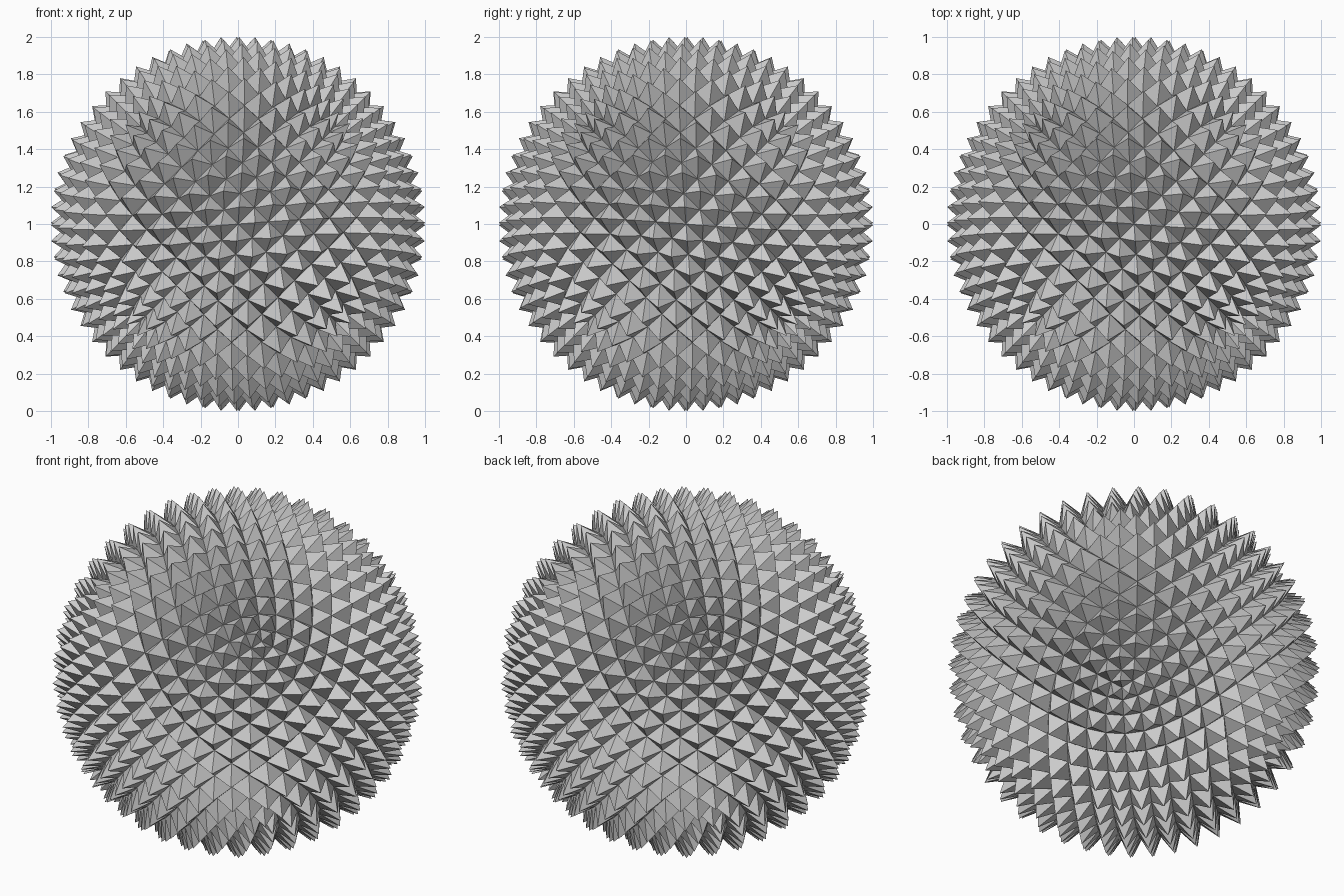
import bpy
import bmesh
from mathutils import Vector

default_cube = bpy.data.objects.get("Cube")
if default_cube:
    bpy.data.objects.remove(default_cube, do_unlink=True)

BASE_RADIUS = 0.9
TIP_RADIUS = 1.004
CENTRE = Vector((0, 0, 1))

# Tetrahedral cage for the ball
bm = bmesh.new()
for corner in ((1, 1, 1), (-1, -1, 1), (-1, 1, -1), (1, -1, -1)):
    bm.verts.new(corner)
bmesh.ops.convex_hull(bm, input=bm.verts)
bmesh.ops.recalc_face_normals(bm, faces=bm.faces)
cage = bpy.data.meshes.new("spiked_ball")
bm.to_mesh(cage)
bm.free()

ball = bpy.data.objects.new("spiked_ball", cage)
bpy.context.collection.objects.link(ball)

# Subdivide the cage into an even patchwork of quads
rounding = ball.modifiers.new("rounding", 'SUBSURF')
rounding.levels = rounding.render_levels = 4
bpy.context.view_layer.update()
graph = bpy.context.evaluated_depsgraph_get()
patchwork = bpy.data.meshes.new_from_object(ball.evaluated_get(graph))
ball.modifiers.clear()

# Round the patchwork to a sphere and raise a pyramid spike on each quad
bm = bmesh.new()
bm.from_mesh(patchwork)
for vert in bm.verts:
    vert.co = vert.co.normalized() * BASE_RADIUS
tips = bmesh.ops.poke(bm, faces=bm.faces[:])["verts"]
for tip in tips:
    tip.co = tip.co.normalized() * TIP_RADIUS
bmesh.ops.translate(bm, verts=bm.verts, vec=CENTRE)
bmesh.ops.recalc_face_normals(bm, faces=bm.faces)
for face in bm.faces:
    face.smooth = False
bm.to_mesh(cage)
bm.free()
bpy.data.meshes.remove(patchwork)
